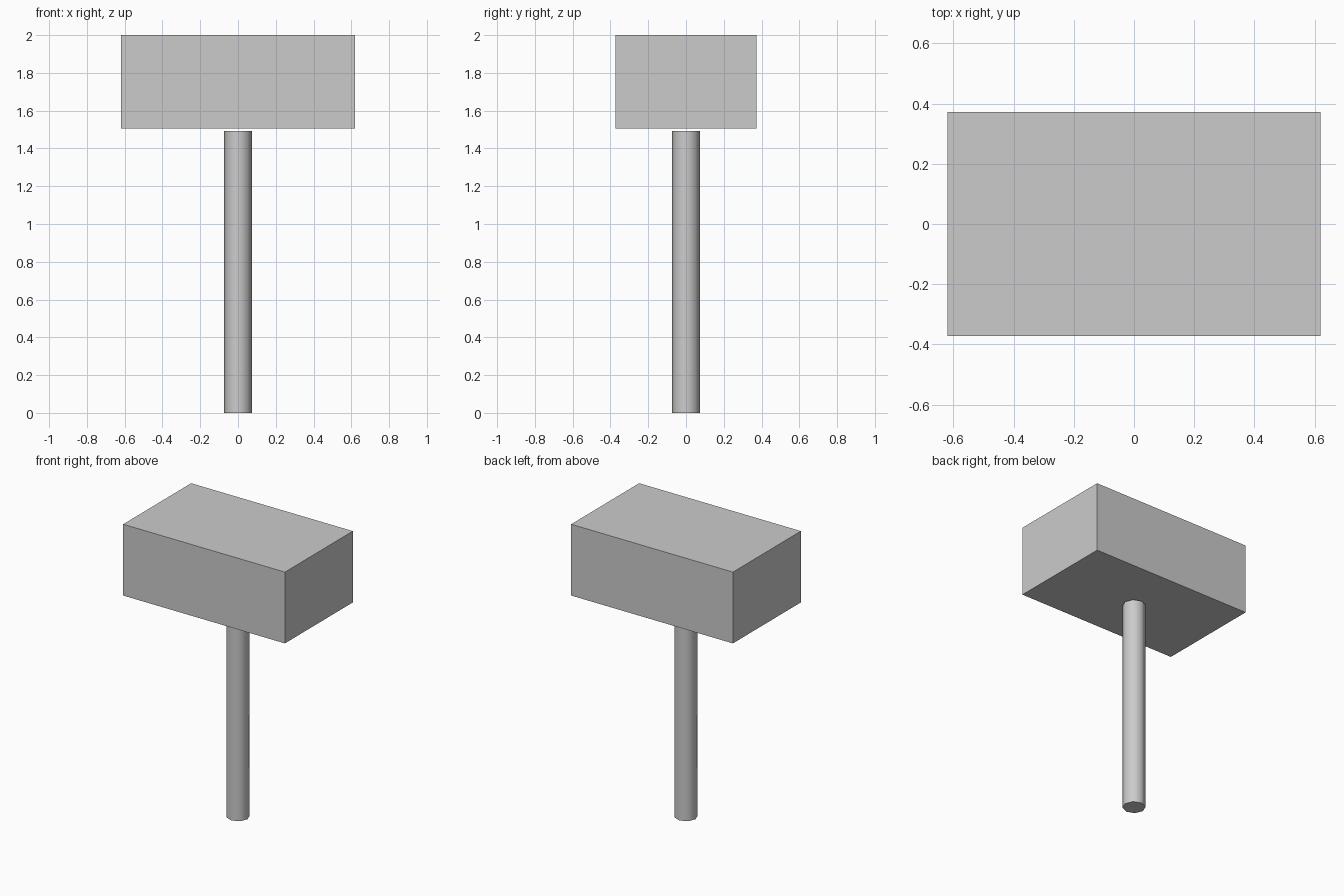
import bpy
import math

if "Cube" in bpy.data.objects:
    bpy.data.objects.remove(bpy.data.objects["Cube"])

HEAD_SIZE = (1.24, 0.744, 0.494)
HANDLE_RADIUS = 0.0745
HANDLE_HEIGHT = 1.492
TOP = 2.0

# Handle: low-sided round post, smooth around, sharp at the caps
bpy.ops.mesh.primitive_cylinder_add(vertices=8, radius=HANDLE_RADIUS, depth=HANDLE_HEIGHT,
                                    location=(0, 0, HANDLE_HEIGHT / 2))
handle = bpy.context.object
handle.name = "handle"
bpy.ops.object.shade_smooth_by_angle(angle=math.radians(60))

# Head: plain block floating just above the handle
bpy.ops.mesh.primitive_cube_add(size=1, location=(0, 0, TOP - HEAD_SIZE[2] / 2))
head = bpy.context.object
head.name = "hammer_head"
head.scale = HEAD_SIZE
bpy.ops.object.transform_apply(location=False, rotation=False, scale=True)
